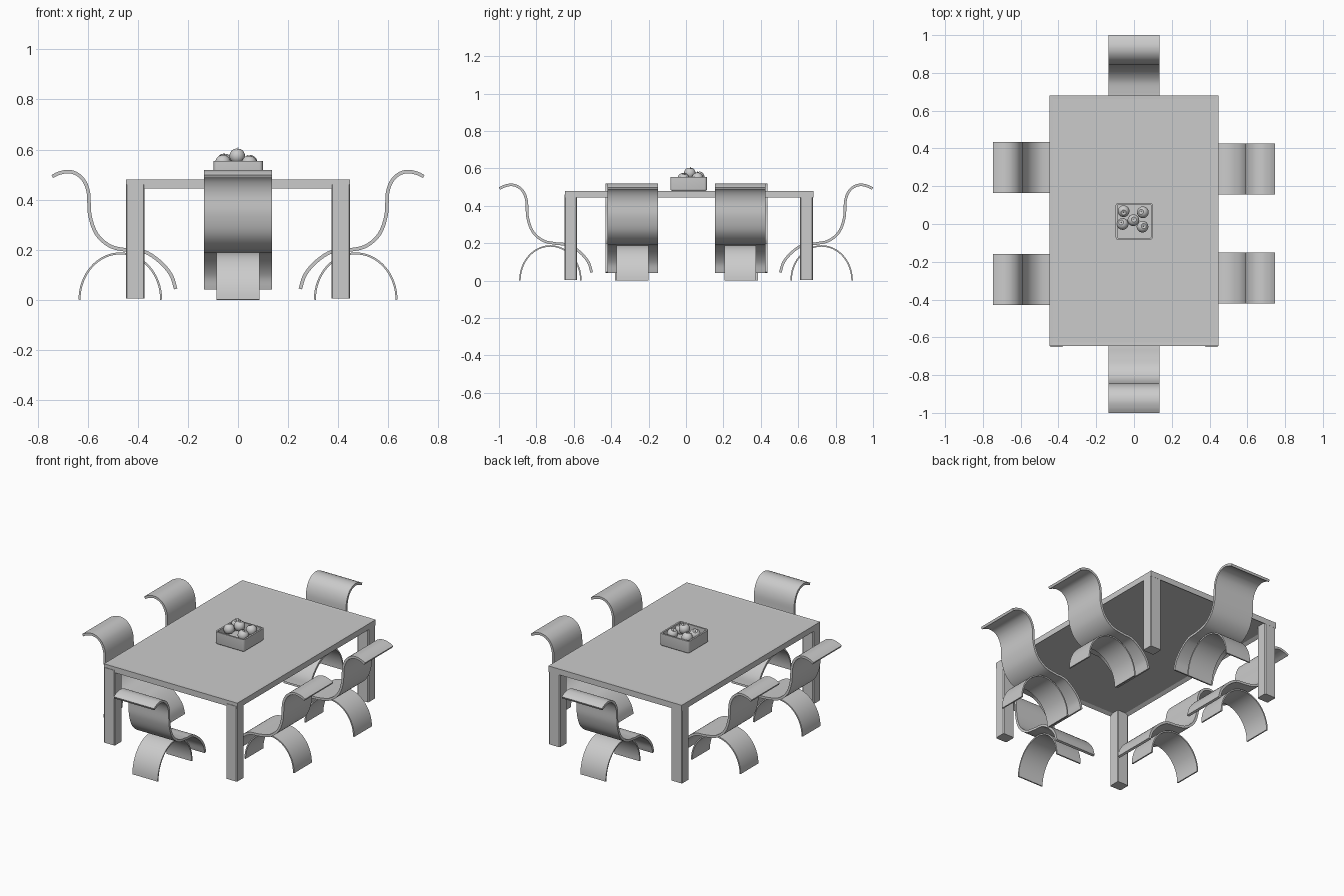
import bpy, bmesh, math
from mathutils import Vector, Matrix

cube = bpy.data.objects.get("Cube")
if cube:
    bpy.data.objects.remove(cube, do_unlink=True)


def add_object(name, mesh, matrix=None):
    ob = bpy.data.objects.new(name, mesh)
    bpy.context.collection.objects.link(ob)
    if matrix:
        ob.matrix_world = matrix
    return ob


def finish(bm, name, smooth=False):
    bmesh.ops.recalc_face_normals(bm, faces=bm.faces)
    mesh = bpy.data.meshes.new(name)
    bm.to_mesh(mesh)
    bm.free()
    if smooth:
        for p in mesh.polygons:
            p.use_smooth = True
        mesh.set_sharp_from_angle(angle=math.radians(40))
    return mesh


def box_bm(x0, x1, y0, y1, z0, z1):
    bm = bmesh.new()
    bmesh.ops.create_cube(bm, size=1)
    bm.transform(Matrix.Translation(((x0 + x1) / 2, (y0 + y1) / 2, (z0 + z1) / 2))
                 @ Matrix.Diagonal((x1 - x0, y1 - y0, z1 - z0, 1)))
    return bm


def bevel_upright(bm, width, segments):
    edges = [e for e in bm.edges
             if abs(e.verts[0].co.z - e.verts[1].co.z) > 1e-4]
    bmesh.ops.bevel(bm, geom=edges, offset=width, segments=segments,
                    affect='EDGES', profile=0.5)


def smooth_path(points, steps=6):
    """Catmull-Rom curve through the given (x, z) points."""
    p = [Vector(q) for q in points]
    p = [2 * p[0] - p[1]] + p + [2 * p[-1] - p[-2]]
    out = []
    for a, b, c, d in zip(p, p[1:], p[2:], p[3:]):
        for i in range(steps):
            t = i / steps
            out.append(0.5 * (2 * b + (c - a) * t + (2 * a - 5 * b + 4 * c - d) * t ** 2
                              + (3 * b - a - 3 * c + d) * t ** 3))
    return out + [p[-2]]


def ribbon(name, path, width, thick):
    """Bent sheet following a path in the xz plane."""
    bm = bmesh.new()
    rings = []
    for i, p in enumerate(path):
        t = (path[min(i + 1, len(path) - 1)] - path[max(i - 1, 0)]).normalized()
        n = Vector((-t.y, t.x)) * thick / 2
        rings.append([bm.verts.new((q.x, y, q.y)) for q, y in
                      ((p + n, -width / 2), (p + n, width / 2),
                       (p - n, width / 2), (p - n, -width / 2))])
    for a, b in zip(rings, rings[1:]):
        for k in range(4):
            m = (k + 1) % 4
            bm.faces.new((a[k], a[m], b[m], b[k]))
    bm.faces.new(rings[0])
    bm.faces.new(rings[-1])
    return finish(bm, name, True)


# Table
X, Y0, Y1 = 0.448, -0.647, 0.681
RIM = 0.028
bm = box_bm(-X, X, Y0, Y1, 0.445, 0.48)
caps = [f for f in bm.faces if abs(f.normal.z) > 0.9]
for cap in caps:
    bmesh.ops.inset_region(bm, faces=[cap], thickness=RIM)
    drop = 0.001 if cap.normal.z > 0 else 0.012
    bmesh.ops.translate(bm, verts=cap.verts, vec=-cap.normal * drop)
add_object("table_top", finish(bm, "table_top"))

LEG_X, LEG_Y = 0.075, 0.068
for side, x in (("right", -X), ("left", X - LEG_X)):
    for end, y in (("front", Y0 - 0.003), ("back", Y1 - LEG_Y - 0.003)):
        bm = box_bm(x, x + LEG_X, y, y + LEG_Y, 0.004, 0.46)
        bevel_upright(bm, 0.005, 1)
        name = f"table_leg_{end}_{side}"
        add_object(name, finish(bm, name))

# Chairs: one bent sheet for seat and back, one arch for the feet
seat_path = smooth_path([
    (0.272, 0.492), (0.245, 0.505), (0.21, 0.512), (0.175, 0.503), (0.145, 0.475),
    (0.127, 0.425), (0.122, 0.34), (0.095, 0.263), (0.04, 0.214), (-0.03, 0.198),
    (-0.10, 0.19), (-0.16, 0.15), (-0.203, 0.098), (-0.221, 0.043)])
arch_path = [Vector((0.163 * math.cos(a), 0.185 * math.sin(a)))
             for a in (math.pi * i / 32 for i in range(33))]
seat_mesh = ribbon("chair_seat", seat_path, 0.27, 0.014)
arch_mesh = ribbon("chair_feet", arch_path, 0.17, 0.008)

chairs = {
    "left_front": (0.47, -0.286, 0), "left_back": (0.47, 0.29, 0),
    "right_front": (-0.47, -0.295, 180), "right_back": (-0.47, 0.3, 180),
    "front": (0, -0.725, -90), "back": (0, 0.725, 90),
}
for where, (x, y, turn) in chairs.items():
    place = Matrix.Translation((x, y, 0)) @ Matrix.Rotation(math.radians(turn), 4, 'Z')
    add_object(f"chair_seat_{where}", seat_mesh, place)
    add_object(f"chair_feet_{where}", arch_mesh, place)

# Fruit box: rounded, open at the top
bm = box_bm(-0.098, 0.098, -0.098, 0.098, 0, 0.075)
bevel_upright(bm, 0.014, 4)
base = [e for e in bm.edges if all(v.co.z < 0.001 for v in e.verts)]
bmesh.ops.bevel(bm, geom=base, offset=0.009, segments=3, affect='EDGES', profile=0.5)
top = max(bm.faces, key=lambda f: f.calc_center_median().z)
bmesh.ops.inset_region(bm, faces=[top], thickness=0.01)
well = bmesh.ops.extrude_discrete_faces(bm, faces=[top])["faces"][0]
bmesh.ops.translate(bm, verts=well.verts, vec=(0, 0, -0.063))
BOX = Vector((0.001, 0.014, 0.48))
add_object("fruit_box", finish(bm, "fruit_box", True), Matrix.Translation(BOX))

# Fruit: spun profile with a dimple, plus a short stem
bm = bmesh.new()
R, N = 0.031, 14
line = []
for i in range(N + 1):
    a = math.pi * i / N
    r = R * math.sin(a)
    z = R * math.cos(a) * (1 - 0.3 * math.exp(-(r / R * 4) ** 2))
    line.append(bm.verts.new((r, 0, z)))
edges = [bm.edges.new(pair) for pair in zip(line, line[1:])]
bmesh.ops.spin(bm, geom=line + edges, cent=(0, 0, 0), axis=(0, 0, 1),
               angle=math.tau, steps=24)
bmesh.ops.remove_doubles(bm, verts=bm.verts, dist=1e-5)
bmesh.ops.create_cone(bm, cap_ends=True, segments=8, radius1=0.0015, radius2=0.002,
                      depth=0.014, matrix=Matrix.Translation((0, 0, R * 0.85)))
fruit_mesh = finish(bm, "fruit", True)
spots = [(-0.055, 0.068, 0.553, 15), (0.047, 0.062, 0.547, -20), (-0.003, 0.02, 0.574, 8),
         (-0.06, 0.0, 0.548, 25), (0.045, -0.014, 0.545, -15)]
for i, (x, y, z, tilt) in enumerate(spots):
    turn = Matrix.Rotation(i * 1.3, 4, 'Z') @ Matrix.Rotation(math.radians(tilt), 4, 'X')
    add_object(f"fruit_{i + 1}", fruit_mesh, Matrix.Translation((x, y, z)) @ turn)
